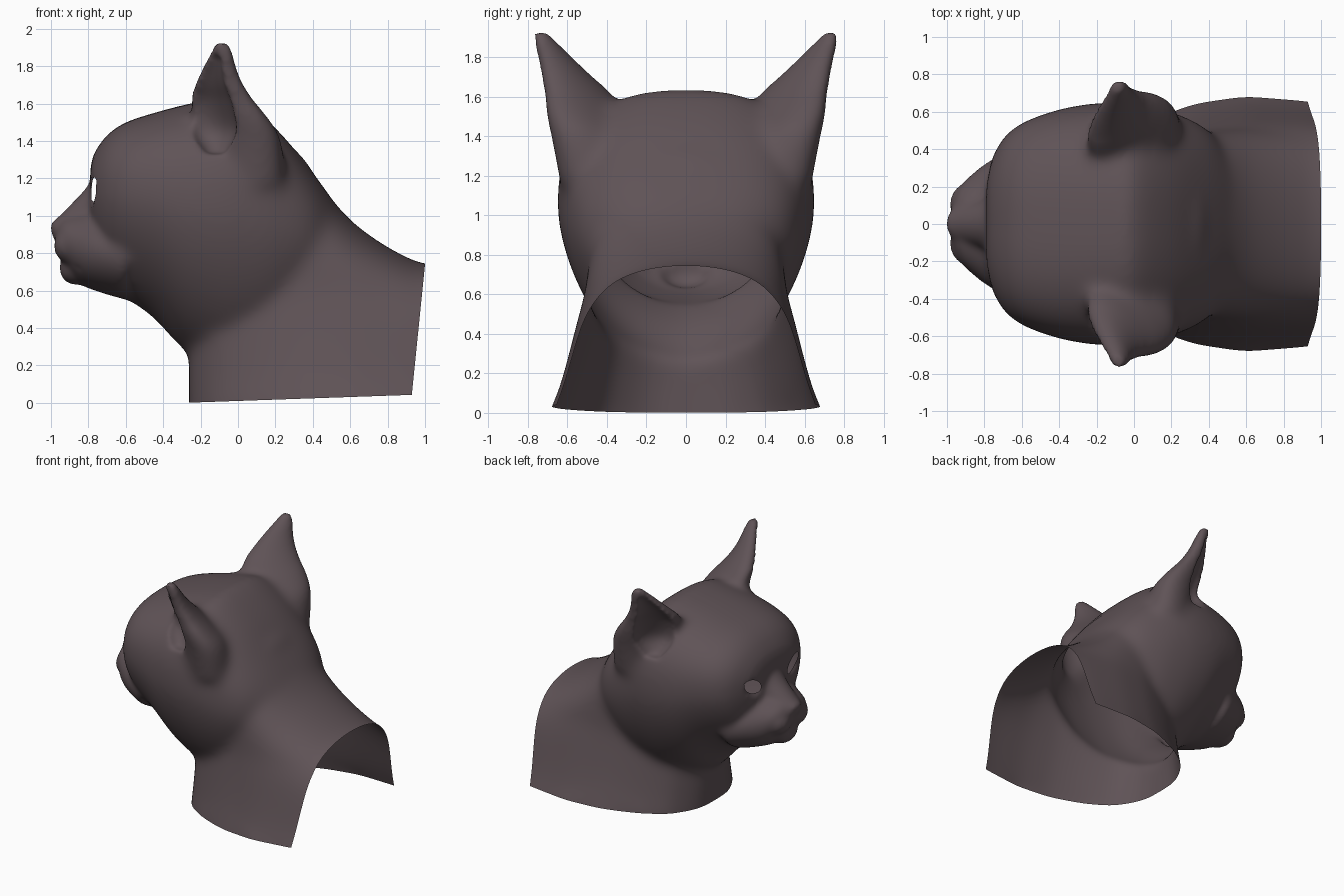
import bpy, bmesh
from math import sin, cos, pi
from mathutils import Vector, Matrix

cube = bpy.data.objects.get("Cube")
if cube:
    bpy.data.objects.remove(cube)


def spline(stations, steps=6):
    """Smooth interpolation through rows of station values."""
    rows = [stations[0]] + stations + [stations[-1]]
    out = []
    for a, b, c, d in zip(rows, rows[1:], rows[2:], rows[3:]):
        for k in range(steps):
            t = k / steps
            out.append([q + t * (r - p) / 2 + t * t * (2 * p - 5 * q + 4 * r - s) / 2
                        + t ** 3 * (3 * q - p - 3 * r + s) / 2
                        for p, q, r, s in zip(a, b, c, d)])
    return out + [stations[-1]]


def loft(bm, rings):
    loops = [[bm.verts.new(p) for p in ring] for ring in rings]
    n = len(loops[0])
    faces = [bm.faces.new(loops[0]), bm.faces.new(loops[-1])]
    for a, b in zip(loops, loops[1:]):
        faces += [bm.faces.new((a[i], a[(i + 1) % n], b[(i + 1) % n], b[i])) for i in range(n)]
    bmesh.ops.recalc_face_normals(bm, faces=faces)


ANGLES = [2 * pi * i / 48 for i in range(48)]


def oval(x, top, bottom, width):
    mid, half = (top + bottom) / 2, (top - bottom) / 2
    return [(x, width * cos(a), mid + half * sin(a)) for a in ANGLES]


def skull_ring(x, top, bottom, width):
    """Broad crown above, narrowing jaw below."""
    mid = bottom + 0.6 * (top - bottom)
    ring = []
    for a in ANGLES:
        upper = sin(a) >= 0
        power = 2 / (2.5 if upper else 1.7)
        rise = abs(sin(a)) ** power * (top - mid if upper else bottom - mid)
        side = abs(cos(a)) ** power * (1 if cos(a) > 0 else -1)
        ring.append((x, width * side, mid + rise))
    return ring


def ear_ring(z, x, y, long, short, side):
    """Oval turned so its flat face looks forward and outward."""
    ring = []
    for a in ANGLES:
        u, v = long * cos(a) * 0.707, short * sin(a) * 0.707
        ring.append((x + u - v, side * (y + u + v), z))
    return ring


def arch(x, top, width):
    """Neck section: flared foot, rounded top."""
    ring = []
    for i in range(41):
        a = pi * i / 40
        z = -0.3 + (top + 0.3) * sin(a)
        t = min(max(z, 0) / top, 1)
        flare = 1 - 0.25 * min(max(z, 0) / 0.6, 1) ** 0.7
        sign = 1 if i < 20 else -1 if i > 20 else 0
        ring.append((x, sign * width * flare * max(1 - t ** 6, 0.0001) ** 0.5, z))
    return ring


def ball(bm, center, radii, turn=0):
    m = Matrix.Translation(center) @ Matrix.Rotation(turn, 4, 'X') @ Matrix.Diagonal((*radii, 1))
    bmesh.ops.create_icosphere(bm, subdivisions=4, radius=1, matrix=m)
    return m


def make(name, bm):
    mesh = bpy.data.meshes.new(name)
    bm.to_mesh(mesh)
    bm.free()
    obj = bpy.data.objects.new(name, mesh)
    bpy.context.scene.collection.objects.link(obj)
    return obj


def bake(obj):
    deps = bpy.context.evaluated_depsgraph_get()
    mesh = bpy.data.meshes.new_from_object(obj.evaluated_get(deps))
    obj.modifiers.clear()
    obj.data = mesh


def remesh(obj):
    mod = obj.modifiers.new("blend", 'REMESH')
    mod.mode = 'VOXEL'
    mod.voxel_size = 0.016


def soften(obj, iterations, group=""):
    mod = obj.modifiers.new("soften", 'SMOOTH')
    mod.factor = 0.5
    mod.iterations = iterations
    mod.vertex_group = group


def carve(obj, cutter):
    cutter.hide_render = True
    mod = obj.modifiers.new("carve", 'BOOLEAN')
    mod.operation = 'DIFFERENCE'
    mod.solver = 'EXACT'
    mod.object = cutter


# Station tables: x, top, bottom, half width
skull = [(-.79, 1.24, .95, .2), (-.77, 1.33, .8, .32), (-.7, 1.43, .65, .455),
         (-.6, 1.5, .56, .54), (-.45, 1.55, .45, .6), (-.3, 1.59, .29, .635), (-.15, 1.62, .2, .65),
         (0, 1.625, .15, .645), (.2, 1.47, .2, .6), (.4, 1.23, .4, .5), (.55, 1.02, .6, .3)]
muzzle = [(-.975, .94, .84, .1), (-.93, .99, .74, .2), (-.85, 1.02, .64, .28),
          (-.75, 1.04, .595, .35), (-.6, 1.04, .55, .42)]
bridge = [(-.995, .96, .9, .05), (-.97, .985, .86, .08), (-.9, 1.055, .8, .11),
          (-.8, 1.165, .8, .14), (-.7, 1.32, .8, .2)]
# Neck: x, top, half width at the foot
neck = [(-.262, .22, .1), (-.245, .32, .2), (-.19, .5, .32), (-.1, .7, .44), (.1, 1.1, .57),
        (.3, 1.34, .655), (.45, 1.15, .685), (.6, .98, .7), (.75, .865, .695),
        (.9, .78, .685), (1, .745, .67), (1.3, .7, .62)]
# Ears: z, x, y, long radius, short radius
ear = [(1.15, .04, .42, .25, .18), (1.4, .01, .46, .27, .17), (1.52, -.04, .505, .26, .14),
       (1.62, -.085, .55, .21, .11), (1.7, -.1, .6, .16, .088), (1.78, -.1, .65, .115, .068),
       (1.86, -.09, .7, .075, .05), (1.925, -.085, .737, .035, .032)]
hollow = [(1.33, -.12, .59, .05, .05), (1.45, -.13, .59, .14, .1), (1.6, -.15, .612, .145, .08),
          (1.7, -.155, .655, .105, .06), (1.78, -.142, .692, .07, .042), (1.86, -.12, .73, .03, .025)]

bm = bmesh.new()
loft(bm, [skull_ring(*row) for row in spline(skull)])
for table in (muzzle, bridge):
    loft(bm, [oval(*row) for row in spline(table)])
loft(bm, [arch(*row) for row in spline(neck)])

# Chin, nose tip, whisker pads and ears
ball(bm, (-.87, 0, .72), (.085, .13, .09))
ball(bm, (-.965, 0, .94), (.042, .07, .04))
for side in (-1, 1):
    ball(bm, (-.885, side * .1, .84), (.1, .12, .1))
    loft(bm, [ear_ring(*row, side) for row in spline(ear)])
bust = make("cat_bust", bm)
remesh(bust)
bake(bust)

# Blend the head into the neck and the ear roots, sparing face and ear tips
group = bust.vertex_groups.new(name="blend_zone")
for v in bust.data.vertices:
    back = min(max((v.co.x + .7) / .2, 0), 1)
    low = min(max((1.66 - v.co.z) / .14, 0), 1)
    group.add([v.index], back * low, 'REPLACE')
soften(bust, 70, group.name)
bake(bust)
bust.vertex_groups.clear()

# Ear hollows, eye sockets, mouth corners and nostrils
bm = bmesh.new()
for side in (-1, 1):
    loft(bm, [ear_ring(*row, side) for row in spline(hollow)])
    ball(bm, (-.81, side * .27, 1.13), (.06, .12, .075), side * .4)
    ball(bm, (-.87, side * .2, .73), (.09, .08, .013), side * -.4)
    ball(bm, (-1.0, side * .045, .925), (.025, .018, .015))
cutter = make("hollow_cutter", bm)
carve(bust, cutter)
remesh(bust)
soften(bust, 9)
bake(bust)
bpy.data.objects.remove(cutter)

# Slanted eye openings
bm = bmesh.new()
eyes = [ball(bm, (-.75, side * .25, 1.14), (.08, .1, .052), side * .5) for side in (-1, 1)]
cutter = make("eye_cutter", bm)
carve(bust, cutter)
bake(bust)
bpy.data.objects.remove(cutter)

# Open the eyes, the foot and the back of the neck into a hollow shell
bm = bmesh.new()
bm.from_mesh(bust.data)
inverse = [m.inverted() for m in eyes]
inside = [f for f in bm.faces
          if any((m @ f.calc_center_median()).length < 1.0001 for m in inverse)]
bmesh.ops.delete(bm, geom=inside, context='FACES')
for point, normal in (((0, 0, .01), (.035, 0, -1)), ((1, 0, .74), (.69, 0, -.07))):
    bmesh.ops.bisect_plane(bm, geom=bm.verts[:] + bm.edges[:] + bm.faces[:], dist=1e-5,
                           plane_co=point, plane_no=Vector(normal).normalized(), clear_outer=True)
bm.to_mesh(bust.data)
bm.free()

# Dark brown-grey coat
coat = bpy.data.materials.new("dark_brown_grey")
coat.use_nodes = True
color = (.115, .086, .094, 1)
coat.diffuse_color = color
coat.node_tree.nodes["Principled BSDF"].inputs["Base Color"].default_value = color
bust.data.materials.clear()
bust.data.materials.append(coat)
for poly in bust.data.polygons:
    poly.use_smooth = True
    poly.material_index = 0
